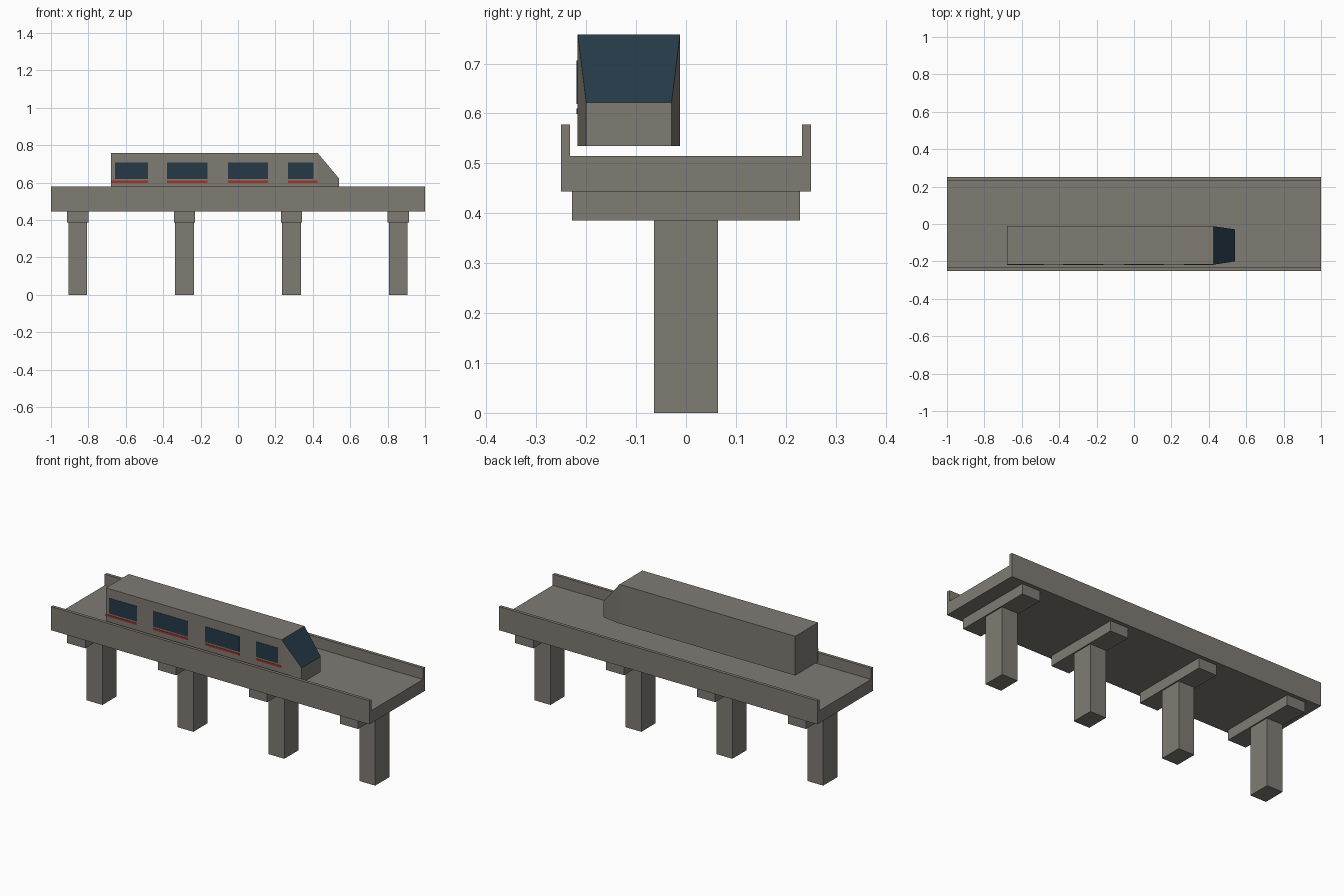
import bpy, bmesh

if "Cube" in bpy.data.objects:
    bpy.data.objects.remove(bpy.data.objects["Cube"])


def material(name, rgb):
    m = bpy.data.materials.new(name)
    m.diffuse_color = (*rgb, 1)
    m.use_nodes = True
    m.node_tree.nodes["Principled BSDF"].inputs["Base Color"].default_value = m.diffuse_color
    return m


concrete = material("warm_grey", (0.215, 0.197, 0.173))
glass = material("dark_blue_glass", (0.019, 0.042, 0.064))
red = material("red_stripe", (0.36, 0.03, 0.02))


def finish(name, bm, *mats):
    bmesh.ops.recalc_face_normals(bm, faces=bm.faces)
    mesh = bpy.data.meshes.new(name)
    bm.to_mesh(mesh)
    bm.free()
    for m in mats:
        mesh.materials.append(m)
    obj = bpy.data.objects.new(name, mesh)
    bpy.context.collection.objects.link(obj)
    return obj


def prism(name, profile, x0, x1, mat):
    """Extrude a (y, z) profile along x."""
    bm = bmesh.new()
    face = bm.faces.new([bm.verts.new((x0, y, z)) for y, z in profile])
    ext = bmesh.ops.extrude_face_region(bm, geom=[face])
    verts = [v for v in ext["geom"] if isinstance(v, bmesh.types.BMVert)]
    bmesh.ops.translate(bm, verts=verts, vec=(x1 - x0, 0, 0))
    return finish(name, bm, mat)


def box(name, x0, x1, y0, y1, z0, z1, mat):
    return prism(name, [(y0, z0), (y1, z0), (y1, z1), (y0, z1)], x0, x1, mat)


# Guideway deck with a parapet along each edge
half = [(0.25, 0.444), (0.25, 0.578), (0.232, 0.578), (0.232, 0.515)]
prism("guideway_deck", half + [(-y, z) for y, z in reversed(half)], -1, 1, concrete)

# Piers: column and crosshead
for x in (-0.857, -0.286, 0.286, 0.857):
    box("pier_column", x - 0.05, x + 0.05, -0.064, 0.064, 0, 0.386, concrete)
    box("pier_cap", x - 0.057, x + 0.057, -0.228, 0.228, 0.386, 0.444, concrete)

# Train: box body whose front end tapers into a sloped nose
REAR, BEND, TIP = -0.678, 0.426, 0.54
LOW, HIGH, CHIN = 0.535, 0.758, 0.622
SIDE, MID = -0.217, -0.1145
bm = bmesh.new()
rings = []
for x, hw, top in ((REAR, 0.1025, HIGH), (BEND, 0.1025, HIGH), (TIP, 0.0855, CHIN)):
    rings.append([bm.verts.new((x, MID + s * hw, z))
                  for s, z in ((-1, LOW), (1, LOW), (1, top), (-1, top))])
for a, b in zip(rings, rings[1:]):
    for i in range(4):
        j = (i + 1) % 4
        bm.faces.new((a[i], a[j], b[j], b[i]))
bm.faces.new(rings[0])
bm.faces.new(rings[-1])
bm.normal_update()
bmesh.ops.recalc_face_normals(bm, faces=bm.faces)
for f in bm.faces:  # windscreen is the only face leaning forward and up
    f.material_index = int(f.normal.x > 0.2 and f.normal.z > 0.2)
finish("train_body", bm, concrete, glass)

# Side windows with a thin red stripe below each
for x0, x1, s0, s1 in ((-0.658, -0.482, REAR, -0.482), (-0.38, -0.162, -0.38, -0.162),
                       (-0.054, 0.16, -0.054, 0.16), (0.267, 0.404, 0.267, BEND)):
    box("side_window", x0, x1, SIDE - 0.002, SIDE, 0.619, 0.706, glass)
    box("side_stripe", s0, s1, SIDE - 0.002, SIDE, 0.599, 0.610, red)
